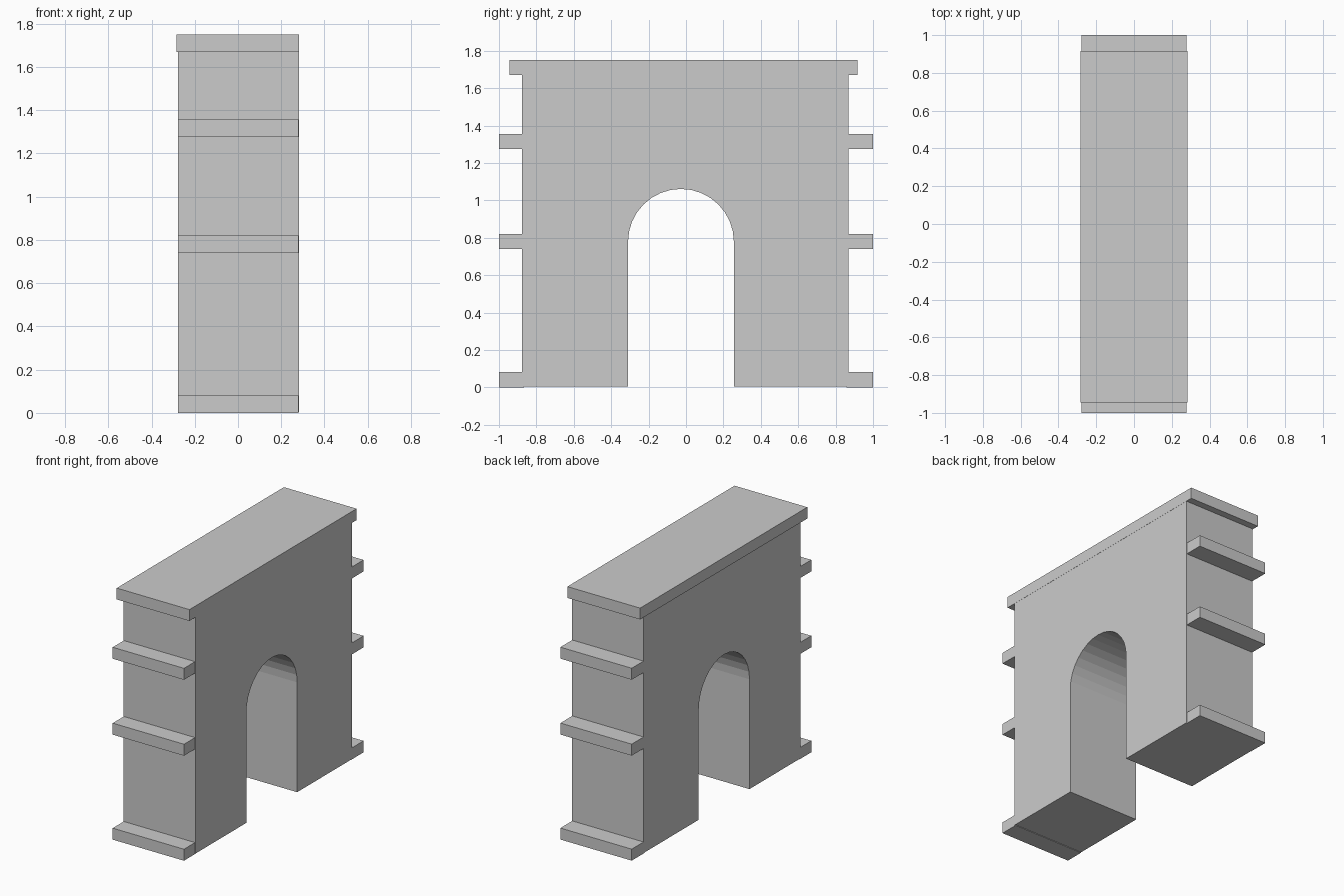
import bpy, bmesh, math

if "Cube" in bpy.data.objects:
    bpy.data.objects.remove(bpy.data.objects["Cube"])


def box(name, x0, x1, y0, y1, z0, z1):
    bm = bmesh.new()
    bmesh.ops.create_cube(bm, size=1)
    for v in bm.verts:
        v.co = (x1 if v.co.x > 0 else x0,
                y1 if v.co.y > 0 else y0,
                z1 if v.co.z > 0 else z0)
    return to_object(name, bm)


def to_object(name, bm):
    bmesh.ops.recalc_face_normals(bm, faces=bm.faces)
    mesh = bpy.data.meshes.new(name)
    bm.to_mesh(mesh)
    bm.free()
    obj = bpy.data.objects.new(name, mesh)
    bpy.context.collection.objects.link(obj)
    return obj


# Main block: side profile with a round-headed opening, extruded along x
Y0, Y1, BASE, TOP = -0.877, 0.868, 0.004, 1.69
ARCH_Y, ARCH_R, SPRING, STEPS = -0.027, 0.283, 0.778, 16
profile = [(Y0, BASE), (ARCH_Y - ARCH_R, BASE)]
for i in range(STEPS + 1):
    a = math.pi * (1 - i / STEPS)
    profile.append((ARCH_Y + ARCH_R * math.cos(a), SPRING + ARCH_R * math.sin(a)))
profile += [(ARCH_Y + ARCH_R, BASE), (Y1, BASE), (Y1, TOP), (Y0, TOP)]

bm = bmesh.new()
face = bm.faces.new([bm.verts.new((-0.278, y, z)) for y, z in profile])
ext = bmesh.ops.extrude_face_region(bm, geom=[face])
bmesh.ops.translate(bm, vec=(0.56, 0, 0),
                    verts=[g for g in ext["geom"] if isinstance(g, bmesh.types.BMVert)])
to_object("arch_body", bm)

# Cap slab
box("top_slab", -0.284, 0.283, -0.945, 0.917, 1.67, 1.75)

# Three ledges on each end
for level, z in (("base", 0.0), ("middle", 0.74), ("upper", 1.275)):
    box(f"{level}_ledge_front", -0.277, 0.279, -1.0, Y0 + 0.01, z, z + 0.081)
    box(f"{level}_ledge_back", -0.277, 0.279, Y1 - 0.01, 1.0, z, z + 0.081)
